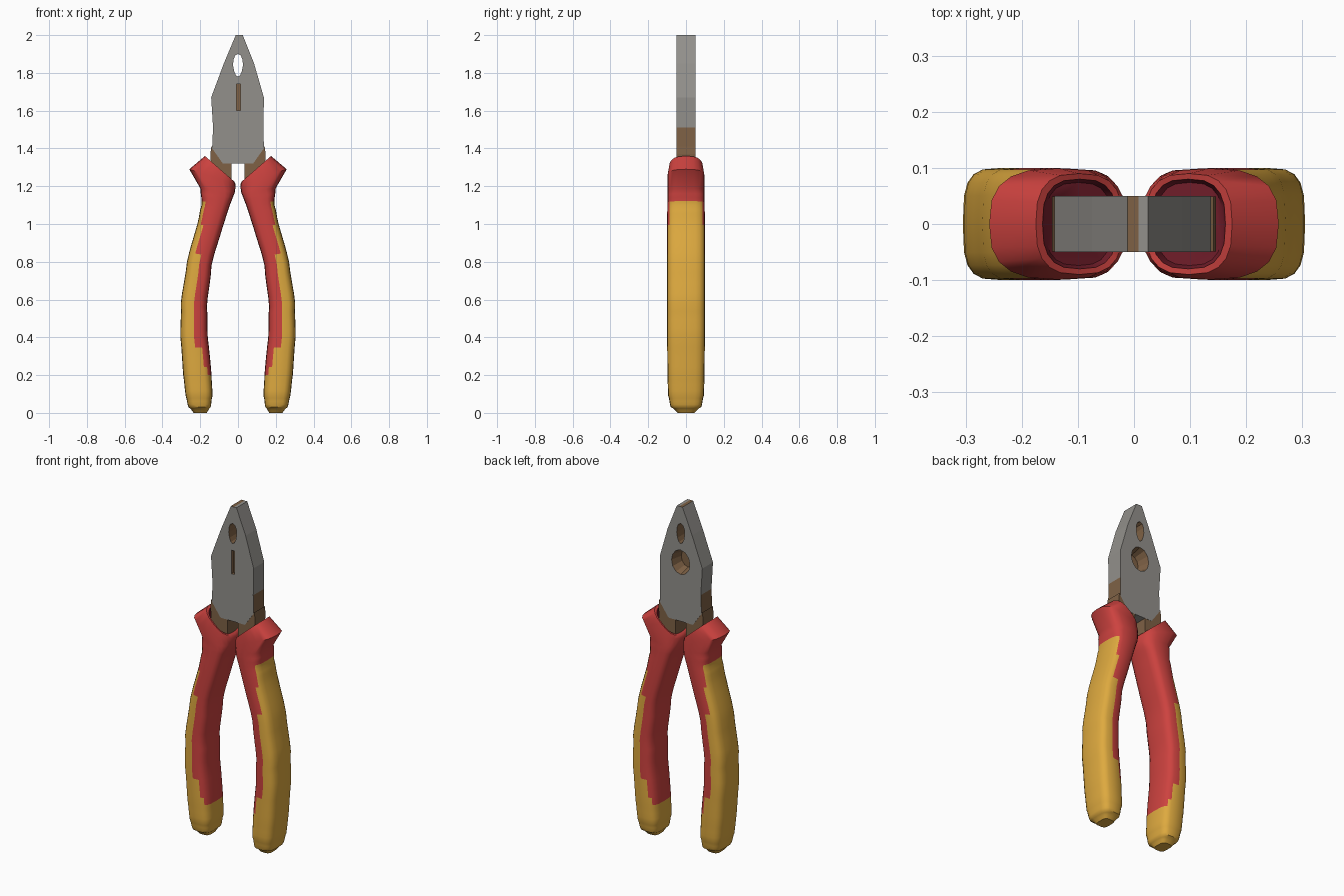
import bpy, bmesh, math
from mathutils import Vector

cube = bpy.data.objects.get("Cube")
if cube:
    bpy.data.objects.remove(cube, do_unlink=True)


def material(name, rgb):
    mat = bpy.data.materials.new(name)
    mat.use_nodes = True
    mat.diffuse_color = (*rgb, 1)
    mat.node_tree.nodes["Principled BSDF"].inputs["Base Color"].default_value = (*rgb, 1)
    return mat


STEEL = material("steel grey", (.29, .28, .26))
BROWN = material("worn brown", (.21, .12, .06))
RED = material("grip red", (.61, .055, .05))
YELLOW = material("grip yellow", (.73, .4, .05))
DARK_RED = material("pocket dark red", (.2, .015, .028))


def finish(name, bm, mats):
    bmesh.ops.recalc_face_normals(bm, faces=bm.faces)
    mesh = bpy.data.meshes.new(name)
    bm.to_mesh(mesh)
    bm.free()
    for mat in mats:
        mesh.materials.append(mat)
    obj = bpy.data.objects.new(name, mesh)
    bpy.context.collection.objects.link(obj)
    return obj


def skin(bm, rings):
    """Bridge rings of equal length and cap both ends; return the faces per band."""
    loops = [[bm.verts.new(p) for p in ring] for ring in rings]
    bands = []
    for a, b in zip(loops, loops[1:]):
        n = len(a)
        bands.append([bm.faces.new((a[i], a[(i + 1) % n], b[(i + 1) % n], b[i]))
                      for i in range(n)])
    return bands, bm.faces.new(loops[0]), bm.faces.new(loops[-1])


def prism(name, front, mats, y0, y1, back=None):
    bm = bmesh.new()
    skin(bm, [[(x, y0, z) for x, z in front], [(x, y1, z) for x, z in back or front]])
    return finish(name, bm, mats)


def oval(rx, rz, cz, lift=0, n=12):
    pts = []
    for i in range(n):
        a = math.tau * i / n
        pts.append((rx * math.cos(a) * (1 + lift * math.sin(a)), cz + rz * math.sin(a)))
    return pts


# Jaw head, outlined clockwise from the tip
head = prism("jaw_head", [
    (-.012, 2), (.008, 2), (.025, 2), (.085, 1.85), (.137, 1.67), (.135, 1.51),
    (.137, 1.4), (.08, 1.32), (-.08, 1.32), (-.137, 1.4), (-.132, 1.51),
    (-.142, 1.67), (-.075, 1.85)], [STEEL, BROWN], -.05, .05)

# Through hole, pipe grip on the back and slit on the front
cutters = [
    prism("hole_cutter", oval(.026, .06, 1.84, .15), [STEEL], -.1, .1),
    prism("pipe_grip_cutter", oval(.045, .055, 1.67), [STEEL], -.02, .06,
          oval(.062, .075, 1.67)),
    prism("slit_cutter", [(-.008, 1.6), (.012, 1.6), (.012, 1.74), (-.008, 1.74)],
          [STEEL], -.06, -.03)]
bpy.context.view_layer.objects.active = head
for cutter in cutters:
    mod = head.modifiers.new(cutter.name, "BOOLEAN")
    mod.operation = "DIFFERENCE"
    mod.solver = "EXACT"
    mod.object = cutter
    bpy.ops.object.modifier_apply(modifier=mod.name)
    bpy.data.objects.remove(cutter, do_unlink=True)

# Brown in the recesses, on the lower sides and on one tip
for face in head.data.polygons:
    c, n = face.center, face.normal
    recess = abs(c.x) < .07 and 1.58 < c.z < 1.91 and abs(c.y) < .045
    low_side = abs(c.x) > .07 and c.z < 1.51 and abs(n.y) < .5
    tip = n.z > .9 and c.z > 1.99 and c.x < .008
    face.material_index = int(recess or low_side or tip)

# Grip cross-sections: outer x, outer z, inner x, inner z, half depth
SHAFT = [Vector(s) for s in (
    (.235, 0, .165, 0, .045), (.262, .03, .145, .03, .08),
    (.277, .09, .135, .09, .094), (.29, .2, .14, .2, .098),
    (.305, .4, .16, .4, .1), (.303, .58, .165, .56, .1),
    (.27, .8, .14, .78, .1), (.215, 1, .085, .97, .1),
    (.193, 1.1, .05, 1.08, .099), (.2, 1.19, .016, 1.17, .098))]
COLLAR = [Vector(s) for s in (
    (.258, 1.29, .012, 1.21, .099), (.175, 1.36, .02, 1.225, .09),
    (.163, 1.35, .03, 1.23, .08), (.158, 1.3, .04, 1.185, .074))]
# Share of the width that is yellow, by height
YELLOW_SHARE = [(0, 2), (.18, 2), (.22, .9), (.3, .7), (.4, .5), (.6, .42),
                (.85, .38), (.95, .2), (1.1, .15), (1.13, 0), (2, 0)]


def share(z):
    for (z0, s0), (z1, s1) in zip(YELLOW_SHARE, YELLOW_SHARE[1:]):
        if z <= z1:
            return s0 + (s1 - s0) * (z - z0) / (z1 - z0)
    return 0


def smooth_path(keys, steps=4):
    out = []
    for i in range(len(keys) - 1):
        a, b = keys[i], keys[i + 1]
        before, after = keys[max(i - 1, 0)], keys[min(i + 2, len(keys) - 1)]
        for k in range(steps):
            t = k / steps
            bend = (a - before - (b - a)) * (1 - t) + (after - b - (b - a)) * t
            out.append(a.lerp(b, t) + bend * (t * (1 - t) / 2))
    return out + [keys[-1]]


def section(s, side, power, n=20):
    outer, inner = Vector((s[0], 0, s[1])), Vector((s[2], 0, s[3]))
    ring = []
    for i in range(n):
        c, d = math.cos(math.tau * i / n), math.sin(math.tau * i / n)
        u = math.copysign(abs(c) ** power, c)
        v = math.copysign(abs(d) ** power, d)
        p = inner.lerp(outer, (1 + u) / 2)
        ring.append((side * p.x, v * s[4], p.z))
    return ring


def grip(name, side):
    shaft = smooth_path(SHAFT)
    sections = shaft + COLLAR
    bm = bmesh.new()
    rings = [section(s, side, .58 if i < len(shaft) - 1 else .72)
             for i, s in enumerate(sections)]
    bands, bottom, floor = skin(bm, rings)
    for i, band in enumerate(bands):
        mid = (sections[i] + sections[i + 1]) / 2
        for face in band:
            c = face.calc_center_median()
            part = (mid[0] - abs(c.x)) / (mid[0] - mid[2])
            face.material_index = 1 if part < share(c.z) else 0
    bottom.material_index = 1
    for face in bands[-1] + [floor]:
        face.material_index = 2
    obj = finish(name, bm, [RED, YELLOW, DARK_RED])
    bpy.ops.object.select_all(action="DESELECT")
    obj.select_set(True)
    bpy.context.view_layer.objects.active = obj
    bpy.ops.object.shade_smooth_by_angle(angle=math.radians(42))


# Grips, and the necks that run from the head down into their pockets
for label, side in (("left", 1), ("right", -1)):
    grip(label + "_grip", side)
    neck = [(.142, 1.41), (.08, 1.33), (.034, 1.33), (.034, 1.22),
            (.07, 1.15), (.14, 1.25), (.146, 1.37)]
    prism(label + "_neck", [(side * x, z) for x, z in neck], [BROWN], -.049, .049)
